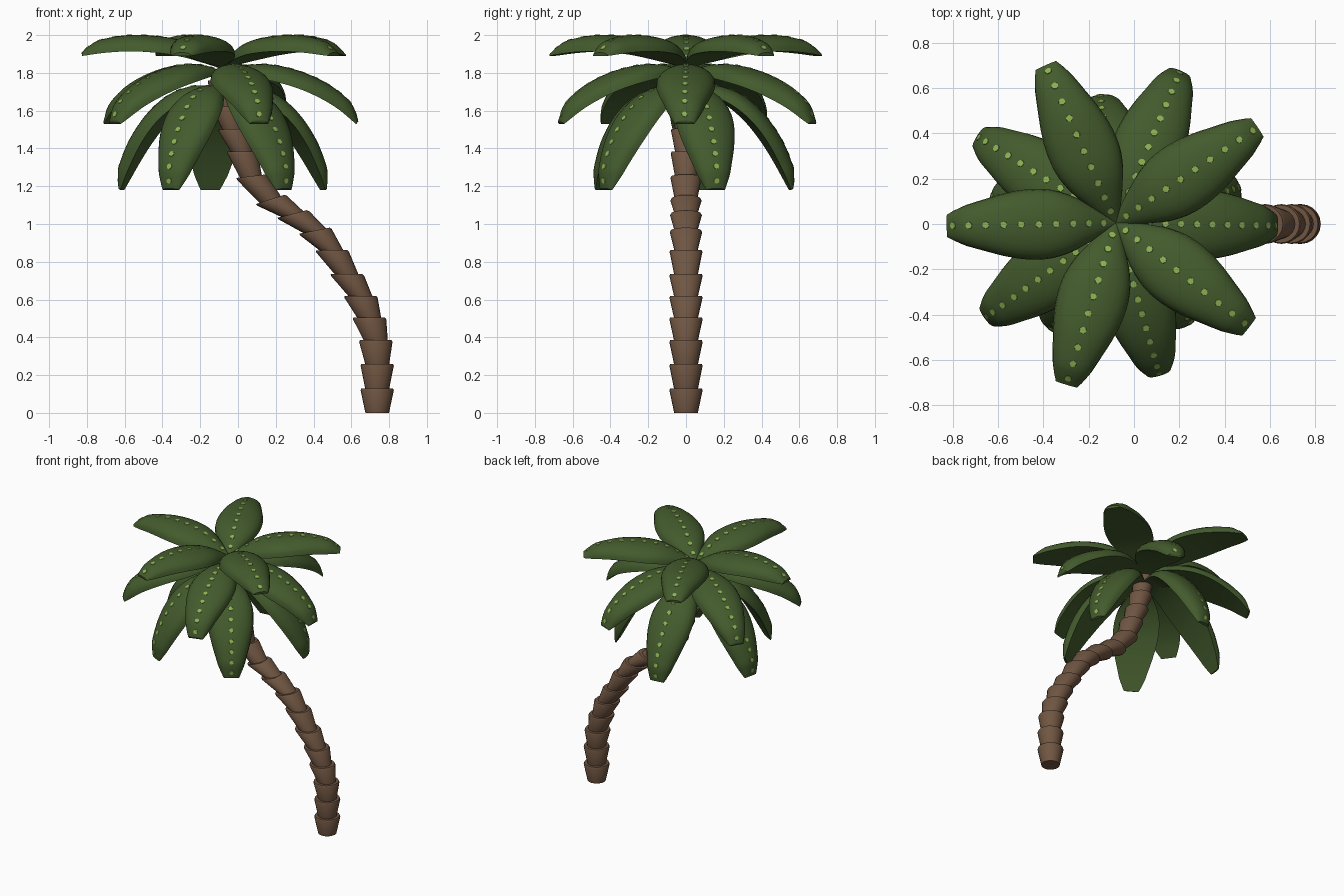
import bpy, bmesh, math
from mathutils import Vector, Matrix

if "Cube" in bpy.data.objects:
    bpy.data.objects.remove(bpy.data.objects["Cube"])


def material(name, rgb):
    m = bpy.data.materials.new(name)
    m.diffuse_color = (*rgb, 1)
    m.use_nodes = True
    m.node_tree.nodes["Principled BSDF"].inputs["Base Color"].default_value = m.diffuse_color
    return m


BARK = material("bark brown", (0.162, 0.092, 0.054))
LEAF = material("leaf green", (0.056, 0.104, 0.026))
SPOT = material("spot light green", (0.27, 0.44, 0.085))


def finish(bm, name, mat, angle=40):
    bmesh.ops.recalc_face_normals(bm, faces=bm.faces)
    me = bpy.data.meshes.new(name)
    bm.to_mesh(me)
    bm.free()
    ob = bpy.data.objects.new(name, me)
    bpy.context.collection.objects.link(ob)
    me.materials.append(mat)
    bpy.ops.object.select_all(action='DESELECT')
    bpy.context.view_layer.objects.active = ob
    ob.select_set(True)
    bpy.ops.object.shade_smooth_by_angle(angle=math.radians(angle))
    return ob


def loft(bm, rings):
    """Skin a list of closed rings and cap both ends."""
    vs = [[bm.verts.new(p) for p in ring] for ring in rings]
    n = len(vs[0])
    for a, b in zip(vs, vs[1:]):
        for i in range(n):
            j = (i + 1) % n
            bm.faces.new((a[i], a[j], b[j], b[i]))
    bm.faces.new(vs[0][::-1])
    bm.faces.new(vs[-1])


def smooth(pts, t):
    """Catmull-Rom interpolation along tuples, t from 0 to 1."""
    n = len(pts) - 1
    i = min(int(t * n), n - 1)
    u = t * n - i
    p1, p2 = Vector(pts[i]), Vector(pts[i + 1])
    p0 = Vector(pts[i - 1]) if i > 0 else 2 * p1 - p2
    p3 = Vector(pts[i + 2]) if i + 2 <= n else 2 * p2 - p1
    return 0.5 * (2 * p1 + (p2 - p0) * u + (2 * p0 - 5 * p1 + 4 * p2 - p3) * u * u
                  + (3 * p1 - p0 - 3 * p2 + p3) * u ** 3)


# Trunk: stacked flared cups; each joint is x, z, slope of its ring
JOINTS = [(.737, 0, 0), (.737, .13, 0), (.737, .26, 0), (.729, .385, 0), (.694, .505, 0),
          (.647, .62, 0), (.574, .735, 0), (.494, .862, .02), (.405, .965, .2),
          (.287, 1.053, .26), (.17, 1.13, .33), (.068, 1.253, .12), (.02, 1.383, 0),
          (-.028, 1.503, .03), (-.06, 1.622, 0), (-.085, 1.76, 0)]


def trunk_ring(c, slope, r, sides=20):
    tilt = Matrix.Rotation(-math.atan(slope), 3, 'Y')
    return [c + tilt @ Vector((r * math.cos(a), r * math.sin(a), 0))
            for a in (2 * math.pi * i / sides for i in range(sides))]


bm = bmesh.new()
for k in range(1, len(JOINTS)):
    (x0, z0, s0), (x1, z1, s1) = JOINTS[k - 1], JOINTS[k]
    lo, hi = Vector((x0, 0, z0)), Vector((x1, 0, z1))
    if k > 1:
        lo -= (hi - lo) * 0.05
    r = 0.088 - 0.011 * max(0, k - 6) / 9
    loft(bm, [trunk_ring(lo, s0, r * .71),
              trunk_ring(lo.lerp(hi, .92), s1, r),
              trunk_ring(hi, s1, r * .95)])
finish(bm, "trunk", BARK)

# Leaves: underside line (radius, height), spot count, directions (degrees, reach) per tier
TIERS = {
    "upper": ([(0, 1.825), (.12, 1.86), (.25, 1.892), (.38, 1.909), (.5, 1.914), (.63, 1.906),
               (.745, 1.89)], 10,
              [(181, 1), (114, 1.02), (34, 1.01), (-38, 1), (-107, 1)]),
    "middle": ([(0, 1.785), (.12, 1.783), (.25, 1.76), (.38, 1.725), (.5, 1.675), (.61, 1.61),
                (.705, 1.53)], 11,
               [(-1, 1), (67, 1.02), (148, 1.01), (216, 1), (-74, .98)]),
    "lower": ([(0, 1.70), (.12, 1.68), (.23, 1.625), (.33, 1.54), (.415, 1.43), (.485, 1.31),
               (.55, 1.18)], 11,
              [(16, 1), (97, 1), (168, .99), (239, .97), (307, .97)]),
}
# half width and dome height at even steps of length along a leaf
PROFILE = [(.02, .02), (.06, .045), (.1, .068), (.134, .083), (.153, .088), (.156, .089),
           (.148, .088), (.131, .085), (.109, .077), (.086, .062), (.05, .018)]
CROWN = Vector((-.08, .005, 0))
STEPS, ARC = 26, 12


def even_steps(line, fractions):
    """Curve parameters that lie at the given fractions of the line length."""
    ts = [i / 200 for i in range(201)]
    pts = [smooth(line, t) for t in ts]
    run = [0]
    for a, b in zip(pts, pts[1:]):
        run.append(run[-1] + (b - a).length)
    return [next((t for t, s in zip(ts, run) if s >= f * run[-1] - 1e-9), 1) for f in fractions]


def frame(line, t, heading, reach):
    """Underside point, surface normal and sideways axis."""
    out = Vector((math.cos(heading), math.sin(heading), 0))
    p = smooth(line, t)
    d = smooth(line, min(1, t + .04)) - smooth(line, max(0, t - .04))
    tangent = (out * d.x * reach + Vector((0, 0, d.y))).normalized()
    side = Vector((-out.y, out.x, 0))
    return CROWN + out * p.x * reach + Vector((0, 0, p.y)), tangent.cross(side), side


spots = bmesh.new()
for tier, (line, count, dirs) in TIERS.items():
    # stations are closer together at the rounded tip
    fractions = [1 - (1 - s / STEPS) ** 1.3 for s in range(STEPS + 1)]
    stations = list(zip(fractions, even_steps(line, fractions)))
    spot_fs = [.09 + .865 * k / (count - 1) for k in range(count)]
    spot_ends = [even_steps(line, (f - .015, f, f + .015)) for f in spot_fs]
    for n, (deg, reach) in enumerate(dirs):
        head = math.radians(deg)
        bm = bmesh.new()
        rings = []
        for f, t in stations:
            p, up, side = frame(line, t, head, reach)
            w, h = smooth(PROFILE, f)
            # domed top; the ring closes straight across as a flat underside
            arc = [math.pi * j / ARC for j in range(ARC + 1)]
            rings.append([p + side * w * math.cos(a)
                          + up * h * max(0, math.sin(a)) ** .85 for a in arc])
        loft(bm, rings)
        finish(bm, f"{tier}_leaf_{n + 1}", LEAF, 50)
        # row of small spots along the ridge
        for f, ts in zip(spot_fs, spot_ends):
            ridge = []
            for g, t in zip((f - .015, f, f + .015), ts):
                p, up, side = frame(line, t, head, reach)
                ridge.append(p + up * smooth(PROFILE, g).y)
            tan = (ridge[2] - ridge[0]).normalized()
            m = Matrix((tan, side, tan.cross(side))).transposed().to_4x4()
            m.translation = ridge[1]
            bmesh.ops.create_cone(spots, cap_ends=True, segments=8, radius1=.016,
                                  radius2=.015, depth=.004, matrix=m)
finish(spots, "leaf_spots", SPOT)
